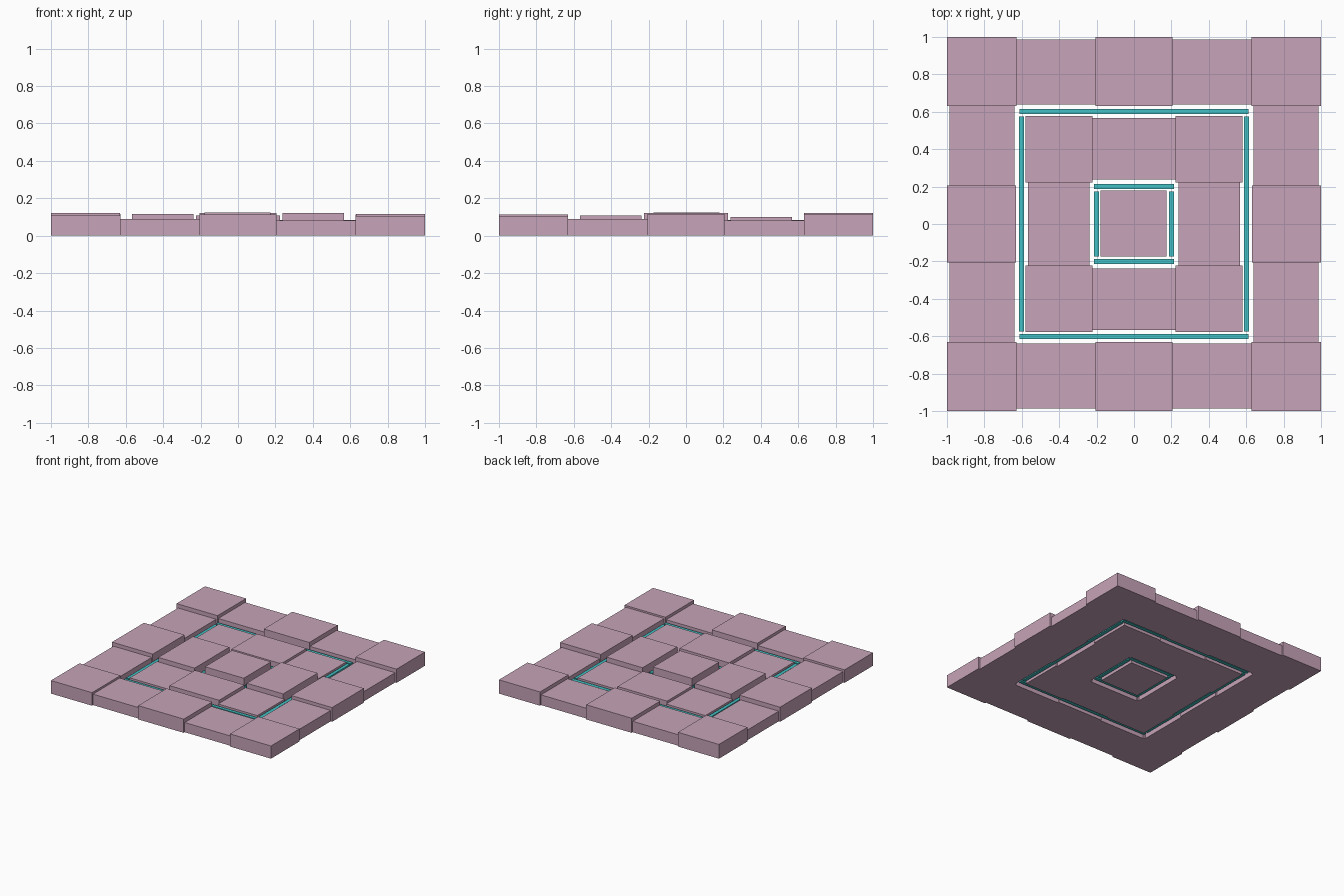
import bpy

if "Cube" in bpy.data.objects:
    bpy.data.objects.remove(bpy.data.objects["Cube"], do_unlink=True)


def material(name, rgb):
    m = bpy.data.materials.new(name)
    m.use_nodes = True
    m.diffuse_color = (*rgb, 1)
    m.node_tree.nodes["Principled BSDF"].inputs["Base Color"].default_value = (*rgb, 1)
    return m


pink = material("dusty pink stone", (0.57, 0.37, 0.48))
teal = material("teal glow", (0.054, 0.53, 0.55))


def box(name, xs, ys, zs, mat):
    """Box spanning the given (low, high) ranges."""
    spans = (xs, ys, zs)
    bpy.ops.mesh.primitive_cube_add(size=1, location=[sum(s) / 2 for s in spans])
    ob = bpy.context.object
    ob.name = name
    ob.scale = [s[1] - s[0] for s in spans]
    bpy.ops.object.transform_apply(location=False, rotation=False, scale=True)
    ob.data.materials.append(mat)
    return ob


def side(sign, a, b):
    """Range a..b, mirrored to the negative side when sign is -1."""
    return (a, b) if sign > 0 else (-b, -a)


def tile(name, xs, ys, height):
    box(name, xs, ys, (0, height), pink)


# Corner tiles of the outer and inner rings
outer_corner = {(-1, -1): 0.107, (1, -1): 0.104, (1, 1): 0.113, (-1, 1): 0.117}
for (sx, sy), h in outer_corner.items():
    where = ("front" if sy < 0 else "back") + ("_right" if sx < 0 else "_left")
    tile("outer_corner_" + where, side(sx, 0.627, 1), side(sy, 0.63, 1), h)
    tile("inner_corner_" + where, side(sx, 0.223, 0.58), side(sy, 0.223, 0.577), 0.08)

# Side tiles: outer middle, inner middle, and the lower pair beside the outer middle
sides = [("front", 1, -1, 0.113, 0.107, (0.09, 0.08)),
         ("back", 1, 1, 0.12, 0.10, (0.09, 0.084)),
         ("right", 0, -1, 0.12, 0.117, (0.09, 0.084)),
         ("left", 0, 1, 0.117, 0.12, (0.09, 0.08))]
for name, axis, sign, mid, inner, lows in sides:
    def place(part, along, across, h):
        xs, ys = (along, across) if axis else (across, along)
        tile(part + "_" + name, xs, ys, h)
    place("outer_middle", (-0.207, 0.207), side(sign, 0.63, 1), mid)
    place("inner_middle", (-0.225, 0.225), side(sign, 0.237, 0.567), inner)
    for end, low in zip((-1, 1), lows):
        place("outer_edge_%s" % ("low" if end < 0 else "high"),
              side(end, 0.207, 0.63), side(sign, 0.64, 0.987), low)

# Central tile
tile("centre_tile", (-0.178, 0.175), (-0.175, 0.178), 0.125)

# Glowing strips set in the channels between the rings
for ring, long, short, near, far in (("outer", 0.613, 0.575, 0.588, 0.615),
                                     ("inner", 0.213, 0.173, 0.186, 0.213)):
    for s, ew, ns in ((-1, "right", "front"), (1, "left", "back")):
        box(ring + "_strip_" + ns, (-long, long), side(s, near, far), (0.015, 0.07), teal)
        box(ring + "_strip_" + ew, side(s, near, far), (-short, short), (0.015, 0.07), teal)
